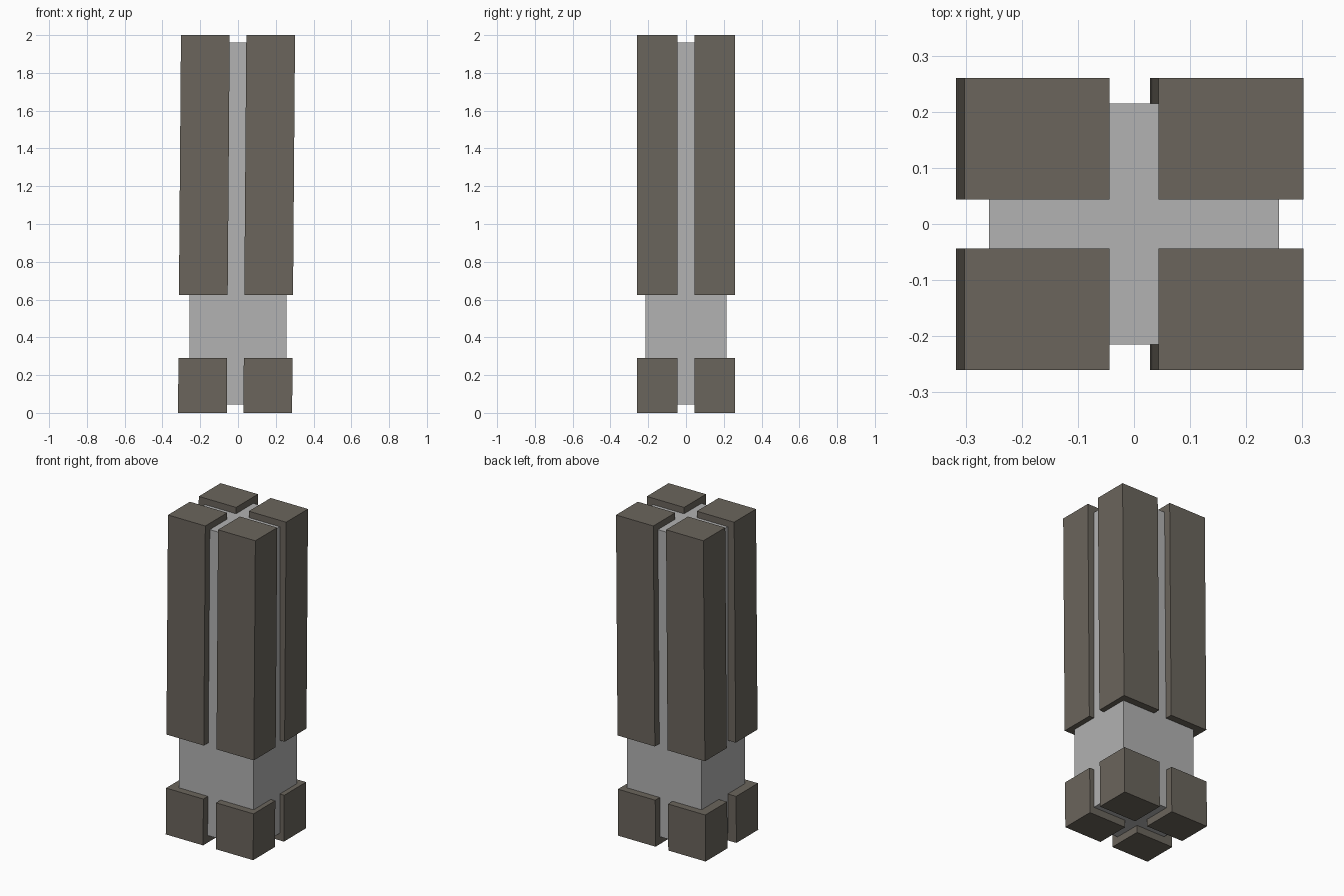
import bpy
import bmesh

if "Cube" in bpy.data.objects:
    bpy.data.objects.remove(bpy.data.objects["Cube"], do_unlink=True)


def material(name, rgb):
    mat = bpy.data.materials.new(name)
    mat.use_nodes = True
    mat.diffuse_color = (*rgb, 1)
    mat.node_tree.nodes["Principled BSDF"].inputs["Base Color"].default_value = (*rgb, 1)
    return mat


def box(name, low, high, mat, lean=None):
    """Box between two corners; lean moves the inner side face by height."""
    bm = bmesh.new()
    bmesh.ops.create_cube(bm, size=1)
    for v in bm.verts:
        v.co = [b if c > 0 else a for c, a, b in zip(v.co, low, high)]
        if lean and abs(v.co.x) < HALF_X:
            v.co.x += lean(v.co.z)
    mesh = bpy.data.meshes.new(name)
    bm.to_mesh(mesh)
    bm.free()
    mesh.materials.append(mat)
    obj = bpy.data.objects.new(name, mesh)
    bpy.context.collection.objects.link(obj)
    return obj


HALF_X, HALF_Y, GAP, HEIGHT = 0.302, 0.26, 0.044, 2.0
stone = material("dark stone", (0.145, 0.13, 0.107))
metal = material("pale grey", (0.445, 0.445, 0.445))


def slot_lean(z):
    # The front-to-back slot drifts sideways towards the base
    return -0.0155 * (1 - z / HEIGHT)


# Inner core
box("core", (-0.258, -0.215, 0.045), (0.258, 0.215, 1.96), metal)

# Corner blocks: short feet below, tall pillars above
for level, bottom, top in (("foot", 0, 0.29), ("pillar", 0.625, HEIGHT)):
    for side, x0, x1 in (("right", -HALF_X, -GAP), ("left", GAP, HALF_X)):
        for end, y0, y1 in (("front", -HALF_Y, -GAP), ("back", GAP, HALF_Y)):
            box(f"{end}_{side}_{level}", (x0, y0, bottom), (x1, y1, top), stone, slot_lean)
